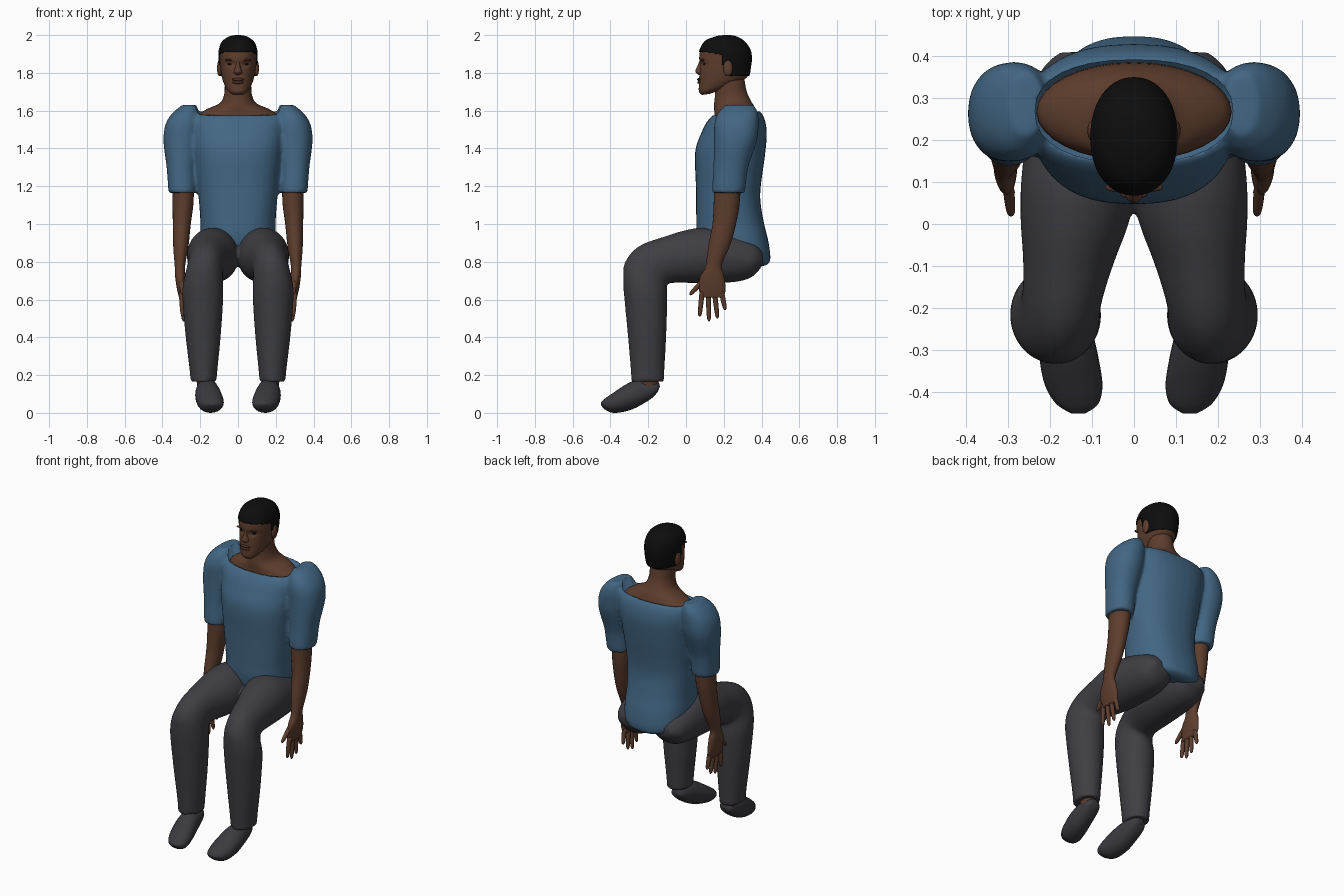
import bpy, bmesh, math
from mathutils import Vector

if "Cube" in bpy.data.objects:
    bpy.data.objects.remove(bpy.data.objects["Cube"], do_unlink=True)


def material(name, r, g, b):
    mat = bpy.data.materials.new(name)
    mat.use_nodes = True
    mat.diffuse_color = (r, g, b, 1)
    shader = mat.node_tree.nodes["Principled BSDF"]
    shader.inputs["Base Color"].default_value = (r, g, b, 1)
    shader.inputs["Roughness"].default_value = 0.8
    return mat


SKIN = material("brown skin", .11, .047, .026)
LIPS = material("dark lips", .075, .03, .02)
BLACK = material("black hair", .004, .004, .004)
BLUE = material("blue cloth", .055, .135, .23)
GREY = material("charcoal cloth", .05, .048, .056)
SHOE = material("dark shoe", .042, .042, .05)


def spline(a, b, c, d, t):
    """Smooth curve through the values b and c."""
    return b + .5 * t * (c - a + t * (2 * a - 5 * b + 4 * c - d + t * (3 * (b - c) + d - a)))


def loft(bm, rings, side=1, power=2, sides=32, steps=5):
    """Closed tube through rings given as x min, x max, front y z, back y z."""
    loops = []
    last = len(rings) - 1
    for i in range(last):
        near = [rings[max(i - 1, 0)], rings[i], rings[i + 1], rings[min(i + 2, last)]]
        for s in range(steps + (i == last - 1)):
            xa, xb, yf, zf, yb, zb = [spline(*v, s / steps) for v in zip(*near)]
            mid = Vector(((xa + xb) / 2, (yf + yb) / 2, (zf + zb) / 2))
            across = Vector(((xb - xa) / 2, 0, 0))
            depth = Vector((0, (yb - yf) / 2, (zb - zf) / 2))
            loop = []
            for k in range(sides):
                ang = math.tau * k / sides
                c, w = math.cos(ang), math.sin(ang)
                c = math.copysign(abs(c) ** (2 / power), c)
                w = math.copysign(abs(w) ** (2 / power), w)
                p = mid + across * c + depth * w
                loop.append(bm.verts.new((p.x * side, p.y, p.z)))
            loops.append(loop)
    for lo, hi in zip(loops, loops[1:]):
        for k in range(sides):
            n = (k + 1) % sides
            bm.faces.new((lo[k], lo[n], hi[n], hi[k]))
    bm.faces.new(loops[0][::-1])
    bm.faces.new(loops[-1])


def finish(name, bm, mat):
    bmesh.ops.recalc_face_normals(bm, faces=bm.faces[:])
    mesh = bpy.data.meshes.new(name)
    for f in bm.faces:
        f.smooth = True
    bm.to_mesh(mesh)
    bm.free()
    mesh.materials.append(mat)
    obj = bpy.data.objects.new(name, mesh)
    bpy.context.collection.objects.link(obj)
    return obj


def blend(obj, voxel, repeat):
    """Fuse overlapping lofts into one soft skin."""
    fuse = obj.modifiers.new("fuse", "REMESH")
    fuse.mode = "VOXEL"
    fuse.voxel_size = voxel
    fuse.use_smooth_shade = True
    soft = obj.modifiers.new("soften", "SMOOTH")
    soft.factor = .5
    soft.iterations = repeat


def blob(name, mat, centre, size):
    bm = bmesh.new()
    bmesh.ops.create_uvsphere(bm, u_segments=20, v_segments=12, radius=1)
    for v in bm.verts:
        v.co = Vector(centre) + Vector(a * b for a, b in zip(v.co, size))
    return finish(name, bm, mat)


def finger(bm, base, tip, radius, side):
    base, tip = Vector(base), Vector(tip)
    d = (tip - base).normalized()
    rings = []
    for t, k in ((0, 1), (.5, .95), (.88, .75), (1, .25)):
        p, r = base.lerp(tip, t), radius * k
        rings.append((p.x - r, p.x + r, p.y + d.z * r, p.z - d.y * r,
                      p.y - d.z * r, p.z + d.y * r))
    loft(bm, rings, side, sides=12, steps=3)


# Shirt: torso and both sleeves fused, neck opening carved out
TORSO = [(-.12, .12, .12, .84, .4, .775), (-.19, .19, .07, .88, .445, .8),
         (-.2, .2, .055, .95, .438, .9), (-.2, .2, .054, 1.03, .41, 1.02),
         (-.213, .213, .052, 1.2, .393, 1.16), (-.235, .235, .048, 1.38, .418, 1.36),
         (-.25, .25, .08, 1.48, .428, 1.48), (-.26, .26, .11, 1.54, .415, 1.56),
         (-.25, .25, .14, 1.575, .39, 1.6)]
SLEEVE = [(.222, .368, .138, 1.165, .31, 1.165), (.222, .37, .138, 1.19, .315, 1.19),
          (.22, .378, .145, 1.3, .33, 1.3), (.2, .395, .148, 1.44, .375, 1.44),
          (.19, .383, .15, 1.53, .385, 1.53), (.2, .345, .17, 1.59, .38, 1.59),
          (.215, .295, .21, 1.63, .36, 1.63)]
bm = bmesh.new()
loft(bm, TORSO, power=2.4)
for side in (1, -1):
    loft(bm, SLEEVE, side, power=2.2)
shirt = finish("shirt", bm, BLUE)
blend(shirt, .011, 6)

bm = bmesh.new()
loft(bm, [(-.235, .235, .145, z, .39, z) for z in (1.52, 1.8)], power=2.3, steps=1)
cutter = finish("neck_cutter", bm, BLUE)
cutter.hide_render = True
cutter.hide_viewport = True
cut = shirt.modifiers.new("neckline", "BOOLEAN")
cut.operation = "DIFFERENCE"
cut.object = cutter

# Trousers: two bent legs fused at the hips
LEG = [(.06, .18, .41, .84, .405, .78), (.02, .225, .365, .9, .35, .72),
       (0, .25, .25, .95, .26, .693), (-.004, .268, .1, .98, .12, .688),
       (.01, .27, 0, .968, .02, .688), (.045, .264, -.1, .938, -.07, .688),
       (.075, .266, -.245, .885, -.1, .68), (.08, .28, -.322, .8, -.1, .655),
       (.078, .294, -.333, .7, -.1, .62), (.08, .292, -.325, .59, -.1, .55),
       (.092, .277, -.307, .4, -.105, .4), (.11, .255, -.292, .22, -.115, .21),
       (.113, .253, -.29, .165, -.115, .165)]
bm = bmesh.new()
for side in (1, -1):
    loft(bm, LEG, side)
blend(finish("trousers", bm, GREY), .011, 4)

# Limbs that come in pairs
ARM = [(.235, .35, .15, 1.26, .29, 1.26), (.235, .347, .147, 1.12, .285, 1.12),
       (.25, .345, .14, 1, .265, 1), (.262, .343, .118, .88, .235, .89),
       (.28, .335, .102, .77, .19, .785), (.278, .333, .075, .72, .2, .73),
       (.278, .325, .068, .67, .21, .66), (.283, .312, .075, .61, .2, .61)]
FINGERS = [((.3, .085, .64), (.293, .072, .51)), ((.298, .118, .63), (.288, .122, .485)),
           ((.297, .152, .63), (.288, .167, .5)), ((.297, .188, .64), (.293, .208, .545)),
           ((.3, .1, .71), (.292, .02, .625))]
FOOT = [(.14, .2, -.138, .14, -.15, .11), (.12, .215, -.155, .17, -.185, .075),
        (.1, .225, -.24, .18, -.26, .03), (.085, .225, -.31, .155, -.32, .008),
        (.075, .212, -.38, .11, -.385, 0), (.085, .185, -.43, .075, -.425, .015),
        (.115, .15, -.45, .055, -.45, .04)]
ANKLE = [(.135, .235, -.27, .24, -.15, .24), (.14, .22, -.25, .17, -.145, .17),
         (.14, .21, -.24, .1, -.16, .1)]
for word, side in (("left", 1), ("right", -1)):
    bm = bmesh.new()
    loft(bm, ARM, side, sides=24)
    for base, tip in FINGERS:
        finger(bm, base, tip, .0135, side)
    finish(word + "_arm", bm, SKIN)
    for part, rings, mat in (("shoe", FOOT, SHOE), ("ankle", ANKLE, SKIN)):
        bm = bmesh.new()
        loft(bm, rings, side, sides=24)
        finish(word + "_" + part, bm, mat)

# Neck and upper shoulders inside the neckline
NECK = [(-.232, .232, .15, 1.51, .385, 1.51), (-.225, .225, .15, 1.56, .38, 1.57),
        (-.17, .17, .15, 1.595, .365, 1.615), (-.098, .098, .148, 1.625, .345, 1.65),
        (-.074, .074, .152, 1.665, .322, 1.7), (-.07, .07, .155, 1.71, .31, 1.76),
        (-.07, .07, .16, 1.77, .3, 1.81)]
bm = bmesh.new()
loft(bm, NECK)
finish("neck", bm, SKIN)

# Head with sunken eye sockets, and the hair grown from the same form
HEAD = [(-.03, .03, .085, 1.683, .13, 1.69), (-.055, .055, .069, 1.7, .2, 1.715),
        (-.073, .073, .068, 1.735, .27, 1.745), (-.086, .086, .07, 1.78, .325, 1.78),
        (-.094, .094, .074, 1.83, .338, 1.83), (-.097, .097, .07, 1.88, .343, 1.88),
        (-.096, .096, .077, 1.92, .336, 1.92), (-.08, .08, .105, 1.965, .31, 1.96),
        (-.045, .045, .16, 1.988, .27, 1.986), (-.012, .012, .2, 1.994, .235, 1.994)]


def head_form():
    bm = bmesh.new()
    loft(bm, HEAD, power=2.15, sides=64, steps=8)
    for v in bm.verts:
        if v.co.y < .16:
            gap = ((abs(v.co.x) - .04) / .022) ** 2 + ((v.co.z - 1.847) / .014) ** 2
            v.co.y += .012 * math.exp(-gap)
    return bm


def hairline(y):
    if y < .185:
        return 1.912 - .15 * max(y - .09, 0)
    return 1.84 if y < .215 else 1.783


finish("head", head_form(), SKIN)
bm = head_form()
bmesh.ops.recalc_face_normals(bm, faces=bm.faces[:])
bm.normal_update()
bare = [f for f in bm.faces
        if f.calc_center_median().z < hairline(f.calc_center_median().y)]
for v, n in [(v, v.normal.copy()) for v in bm.verts]:
    v.co += n * .006
bmesh.ops.delete(bm, geom=bare, context="FACES")
hair = finish("hair", bm, BLACK)
hair.modifiers.new("thickness", "SOLIDIFY").thickness = .008

# Face details
NOSE = [(-.01, .01, .074, 1.872, .11, 1.872), (-.012, .012, .062, 1.84, .11, 1.84),
        (-.021, .021, .05, 1.812, .11, 1.81), (-.023, .023, .053, 1.8, .11, 1.798),
        (-.014, .014, .066, 1.79, .11, 1.79)]
bm = bmesh.new()
loft(bm, NOSE, sides=20)
finish("nose", bm, SKIN)
blob("upper_lip", LIPS, (0, .072, 1.765), (.033, .013, .008))
blob("lower_lip", LIPS, (0, .073, 1.75), (.029, .013, .009))
for word, side in (("left", 1), ("right", -1)):
    blob(word + "_eye", BLACK, (side * .041, .099, 1.846), (.015, .008, .006))
    blob(word + "_brow", LIPS, (side * .043, .087, 1.868), (.026, .01, .006))
    blob(word + "_ear", SKIN, (side * .098, .222, 1.825), (.013, .025, .043))
